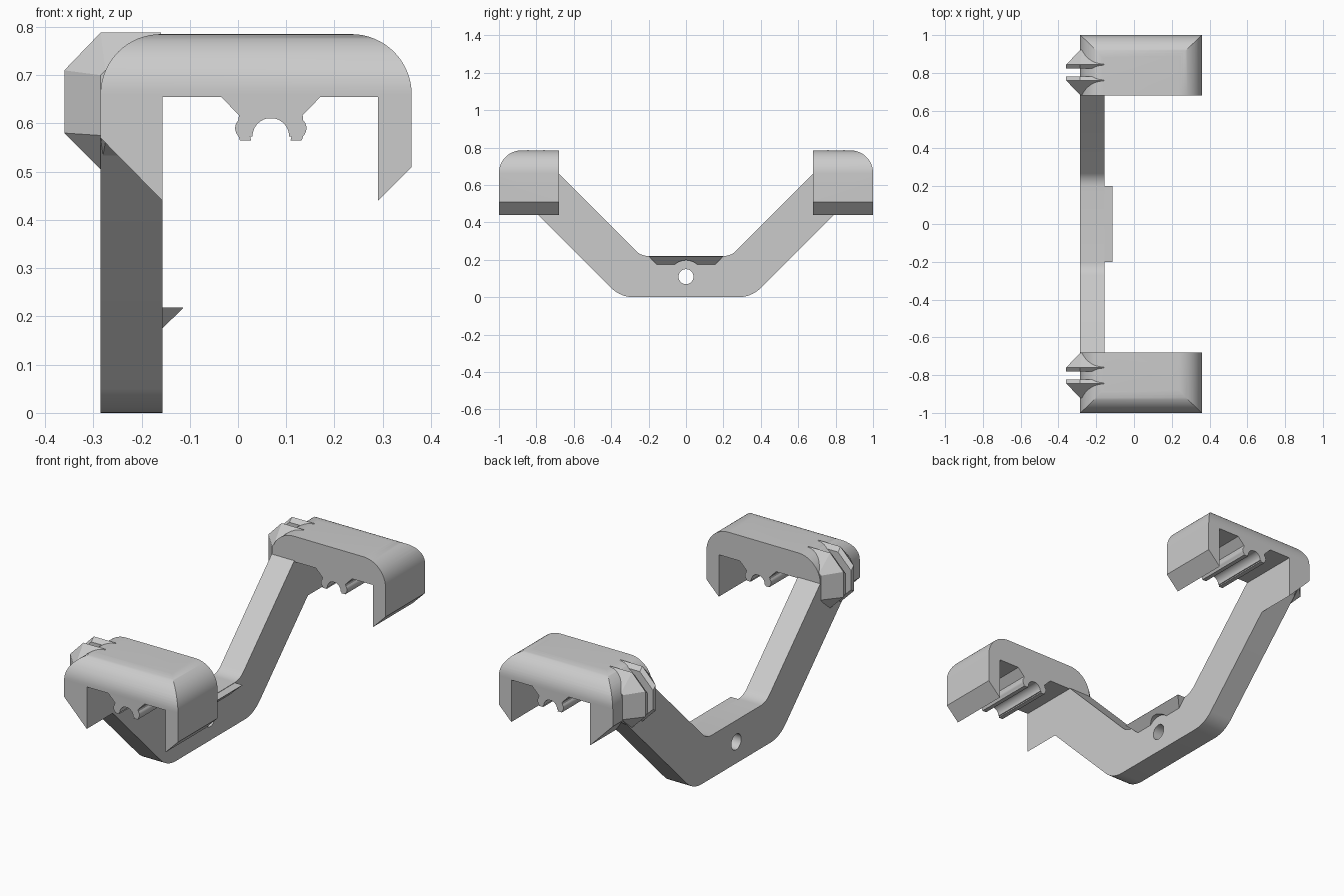
import bpy, bmesh
from math import sin, cos, radians

cube = bpy.data.objects.get("Cube")
if cube:
    bpy.data.objects.remove(cube, do_unlink=True)

grey = bpy.data.materials.new("light grey plastic")
grey.use_nodes = True
colour = (0.6, 0.6, 0.6, 1)
grey.diffuse_color = colour
grey.node_tree.nodes["Principled BSDF"].inputs["Base Color"].default_value = colour


def arc(cx, cz, r, a0, a1, steps=12):
    """Points on a circular arc, angles in degrees."""
    angles = [radians(a0 + (a1 - a0) * i / steps) for i in range(steps + 1)]
    return [(cx + r * cos(a), cz + r * sin(a)) for a in angles]


def loft(name, rings):
    """Closed solid through rings of equal point count."""
    bm = bmesh.new()
    loops = [[bm.verts.new(p) for p in ring] for ring in rings]
    bm.faces.new(loops[0])
    bm.faces.new(loops[-1])
    n = len(loops[0])
    for a, b in zip(loops, loops[1:]):
        for i in range(n):
            j = (i + 1) % n
            bm.faces.new((a[i], a[j], b[j], b[i]))
    bmesh.ops.recalc_face_normals(bm, faces=bm.faces)
    mesh = bpy.data.meshes.new(name)
    bm.to_mesh(mesh)
    bm.free()
    mesh.materials.append(grey)
    obj = bpy.data.objects.new(name, mesh)
    bpy.context.collection.objects.link(obj)
    return obj


def prism_x(name, pts, x0, x1):
    return loft(name, [[(x, y, z) for y, z in pts] for x in (x0, x1)])


def prism_y(name, pts, y0, y1):
    return loft(name, [[(x, y, z) for x, z in pts] for y in (y0, y1)])


def activate(obj):
    bpy.ops.object.select_all(action='DESELECT')
    obj.select_set(True)
    bpy.context.view_layer.objects.active = obj


def boolean(obj, tool, operation):
    """Apply a boolean and remove its tool."""
    tool.hide_render = True
    activate(obj)
    mod = obj.modifiers.new("cut", 'BOOLEAN')
    mod.operation = operation
    mod.solver = 'EXACT'
    mod.object = tool
    bpy.ops.object.modifier_apply(modifier=mod.name)
    bpy.data.objects.remove(tool, do_unlink=True)


def smooth(obj):
    activate(obj)
    bpy.ops.object.shade_smooth_by_angle(angle=radians(28))


LEFT, INNER = -0.285, -0.157
TOP = 0.785

# Bent arm: half outline in y and z, mirrored
lower = arc(0.28, 0.17, 0.17, -90, -45, 8) + [(0.92, 0.57)]
upper = [(0.68, 0.66)] + arc(0.2, 0.317, 0.097, -45, -90, 6)
half = lower + upper
outline = half + [(-y, z) for y, z in reversed(half)]
arm = prism_x("bent_arm", outline, LEFT, INNER)
boolean(arm, prism_x("hole_cutter", arc(0, 0.11, 0.04, 0, 350, 35), -0.5, 0.2), 'DIFFERENCE')
smooth(arm)

# Wedge ledge on the inner side of the arm, relieved around the hole
ledge = loft("ledge", [
    [(-0.17, -0.2, 0.218), (-0.17, 0.2, 0.218), (-0.17, 0.145, 0.162), (-0.17, -0.145, 0.162)],
    [(-0.114, -0.2, 0.218), (-0.114, 0.2, 0.218), (-0.114, 0.199, 0.217), (-0.114, -0.199, 0.217)],
])
boolean(ledge, prism_x("relief_cutter", arc(0, 0.11, 0.088, 0, 354, 59), -0.3, 0.0), 'DIFFERENCE')
smooth(ledge)

# Hook section: slanted legs, rounded shoulders and a cable clip underneath
clip_mid = 0.068
clip_half = [(-0.103, 0.655), (-0.066, 0.617)] + arc(-0.051, 0.59, 0.023, 135, 225, 6) \
    + [(-0.064, 0.565), (-0.041, 0.565), (-0.043, 0.573)] + arc(0, 0.573, 0.038, 180, 105, 8) \
    + [(-0.008, 0.61)]
clip = [(clip_mid + x, z) for x, z in clip_half]
clip += [(clip_mid - x, z) for x, z in reversed(clip_half)]
hook = [(LEFT, 0.57), (INNER, 0.44), (INNER, 0.655)] + clip \
    + [(0.29, 0.655), (0.29, 0.44), (0.36, 0.51)] \
    + arc(0.235, 0.66, 0.125, 0, 90, 16) + arc(-0.16, 0.66, 0.125, 90, 180, 16)

# Fin outline rings: slot side, crest and flared base
slot_ring = [(-0.16, 0.768), (LEFT, 0.768), (-0.36, 0.692), (-0.36, 0.595), (LEFT, 0.522), (-0.2, 0.522)]
crest_ring = [(-0.16, 0.788), (LEFT, 0.788), (-0.36, 0.71), (-0.36, 0.58), (LEFT, 0.505), (-0.2, 0.505)]
base_ring = [(-0.16, 0.71), (-0.275, 0.71), (LEFT, 0.70), (LEFT, 0.575), (-0.275, 0.56), (-0.2, 0.56)]

for side, label in ((-1, "front"), (1, "back")):
    body = prism_y(label + "_hook", hook, side * 0.68, side)
    envelope = [(0.68, 0.3), (1.0, 0.3)] + arc(0.88, 0.665, 0.12, 0, 90, 14) + [(0.68, TOP)]
    tool = prism_x("rounding_tool", [(side * y, z) for y, z in envelope], -0.5, 0.5)
    boolean(body, tool, 'INTERSECT')
    smooth(body)

    # Pair of fins with a slot between them
    for way, place in ((-1, "inner"), (1, "outer")):
        rings = []
        for offset, ring in ((0.021, slot_ring), (0.042, crest_ring), (0.118, base_ring)):
            y = side * (0.802 + way * offset)
            rings.append([(x, y, z) for x, z in ring])
        loft(label + "_" + place + "_fin", rings)
